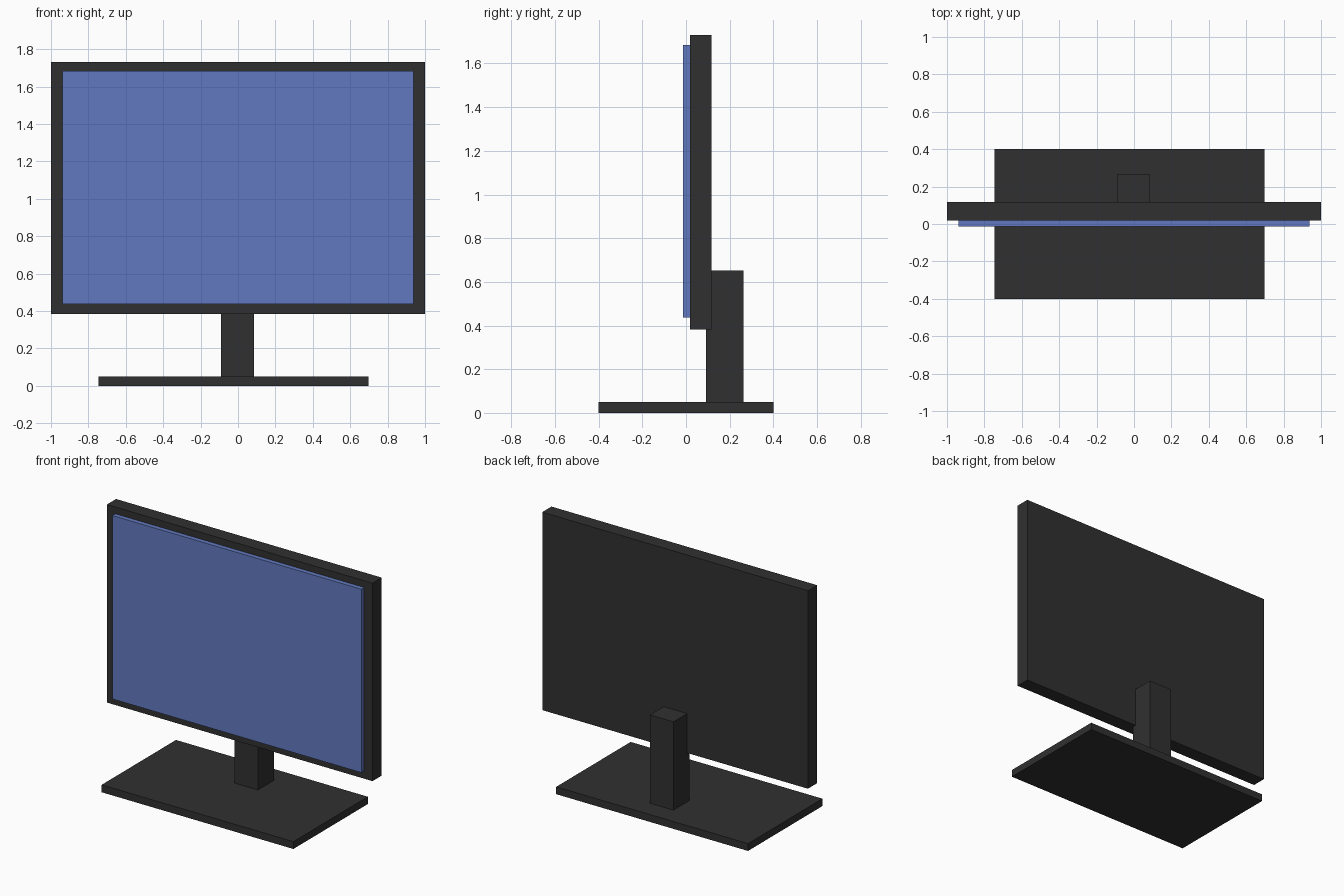
import bpy

if "Cube" in bpy.data.objects:
    bpy.data.objects.remove(bpy.data.objects["Cube"])


def material(name, color):
    mat = bpy.data.materials.new(name)
    mat.diffuse_color = color
    mat.use_nodes = True
    mat.node_tree.nodes["Principled BSDF"].inputs["Base Color"].default_value = mat.diffuse_color
    return mat


def box(name, x, y, z, mat):
    """Add a box spanning the given (min, max) range on each axis."""
    spans = (x, y, z)
    bpy.ops.mesh.primitive_cube_add(size=1, location=[(a + b) / 2 for a, b in spans])
    obj = bpy.context.object
    obj.name = name
    obj.scale = [b - a for a, b in spans]
    bpy.ops.object.transform_apply(location=False, rotation=False, scale=True)
    obj.data.materials.append(mat)
    return obj


dark = material("dark_plastic", (0.03, 0.03, 0.03, 1))
blue = material("screen_blue", (0.12, 0.19, 0.52, 0.85))

# Foot plate, slightly off centre in x
box("base", (-0.747, 0.697), (-0.4, 0.4), (0, 0.05), dark)

# Upright behind the housing, overlapping its back
box("stand", (-0.09, 0.086), (0.092, 0.264), (0.05, 0.651), dark)

# Display housing
box("housing", (-1, 1), (0.018, 0.117), (0.383, 1.73), dark)

# Screen panel standing proud of the housing front
box("screen", (-0.937, 0.937), (-0.013, 0.03), (0.436, 1.684), blue)
